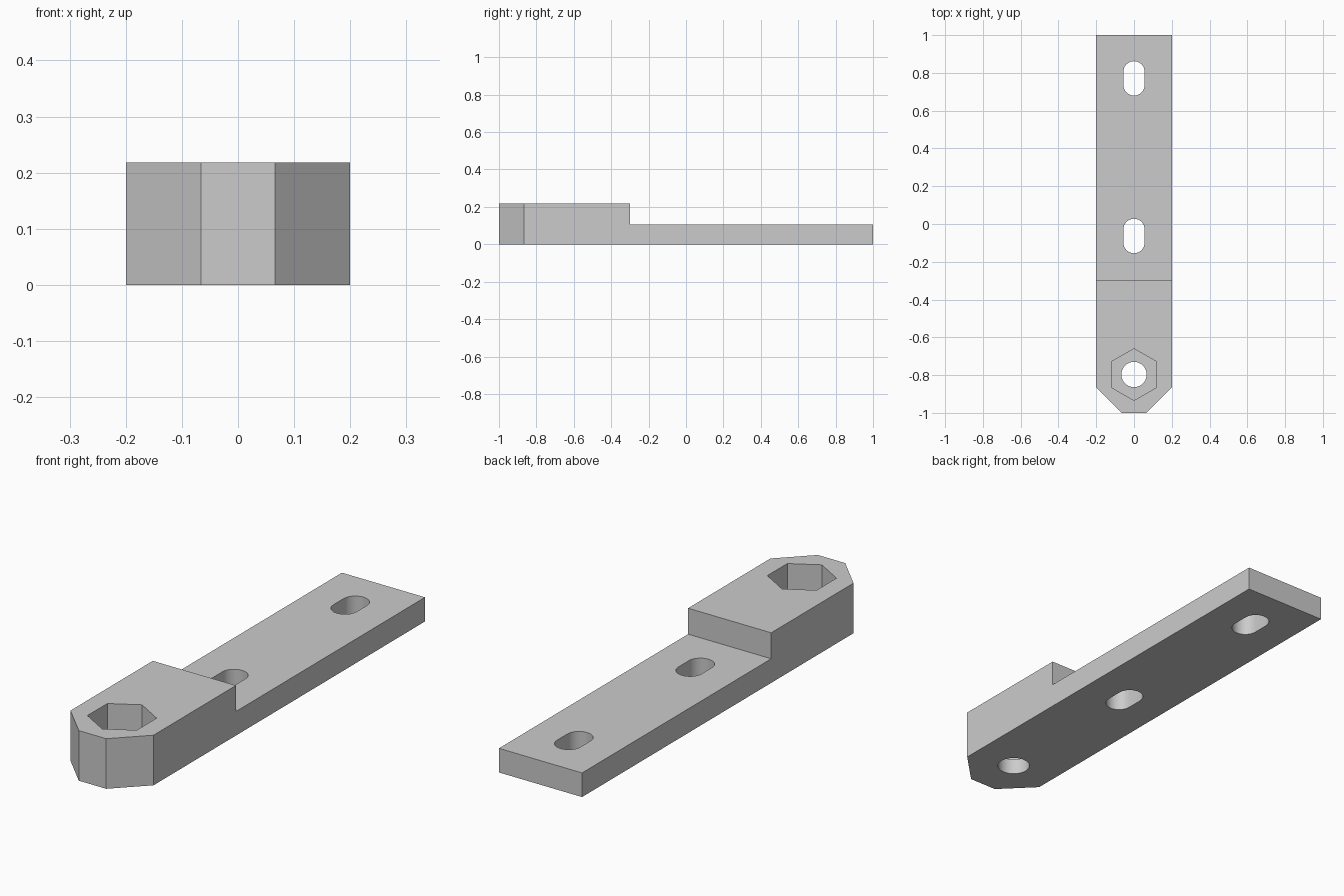
import bpy
import bmesh
from math import cos, sin, pi, radians

HEAD_TOP, PLATE_TOP = 0.218, 0.105
HALF_W, CORNER = 0.2, 0.134
PIVOT_Y, POCKET_FLOOR = -0.797, 0.07

if "Cube" in bpy.data.objects:
    bpy.data.objects.remove(bpy.data.objects["Cube"], do_unlink=True)

grey = bpy.data.materials.new("plain grey")
grey.use_nodes = True
colour = (0.6, 0.6, 0.6, 1)
grey.diffuse_color = colour
grey.node_tree.nodes["Principled BSDF"].inputs["Base Color"].default_value = colour


def prism(name, outline, bottom, top):
    """Extrude a plan outline between two heights."""
    bm = bmesh.new()
    face = bm.faces.new([bm.verts.new((x, y, bottom)) for x, y in outline])
    extruded = bmesh.ops.extrude_face_region(bm, geom=[face])
    verts = [g for g in extruded["geom"] if isinstance(g, bmesh.types.BMVert)]
    bmesh.ops.translate(bm, verts=verts, vec=(0, 0, top - bottom))
    bmesh.ops.recalc_face_normals(bm, faces=bm.faces)
    mesh = bpy.data.meshes.new(name)
    bm.to_mesh(mesh)
    bm.free()
    mesh.materials.append(grey)
    obj = bpy.data.objects.new(name, mesh)
    bpy.context.collection.objects.link(obj)
    return obj


def ring(radius, count, y, turn=0):
    return [(radius * cos(turn + 2 * pi * i / count),
             y + radius * sin(turn + 2 * pi * i / count)) for i in range(count)]


def slot(y_min, y_max, radius, steps=16):
    """Outline of a slot with two rounded ends."""
    points = []
    for start, y in ((0, y_max - radius), (pi, y_min + radius)):
        points += [(radius * cos(start + pi * i / steps),
                    y + radius * sin(start + pi * i / steps)) for i in range(steps + 1)]
    return points


# Bar with a clipped nose
inner = HALF_W - CORNER
bar = prism("bar", [(-inner, -1), (inner, -1), (HALF_W, CORNER - 1), (HALF_W, 1),
                    (-HALF_W, 1), (-HALF_W, CORNER - 1)], 0, HEAD_TOP)

# Step, adjustment slots, bolt hole and hexagonal nut pocket
cutters = [
    prism("step_cutter", [(-0.5, -0.3), (0.5, -0.3), (0.5, 1.5), (-0.5, 1.5)], PLATE_TOP, 0.5),
    prism("rear_slot_cutter", slot(0.68, 0.862, 0.056), -0.1, 0.4),
    prism("middle_slot_cutter", slot(-0.155, 0.028, 0.056), -0.1, 0.4),
    prism("bolt_hole_cutter", ring(0.067, 40, PIVOT_Y), -0.1, 0.4),
    prism("nut_pocket_cutter", ring(0.137, 6, PIVOT_Y, pi / 2), POCKET_FLOOR, 0.4),
]
bpy.ops.object.select_all(action="DESELECT")
bar.select_set(True)
bpy.context.view_layer.objects.active = bar
for cutter in cutters:
    cut = bar.modifiers.new(cutter.name, "BOOLEAN")
    cut.operation = "DIFFERENCE"
    cut.solver = "EXACT"
    cut.object = cutter
    bpy.ops.object.modifier_apply(modifier=cut.name)
for cutter in cutters:
    bpy.data.objects.remove(cutter, do_unlink=True)

bpy.ops.object.shade_smooth_by_angle(angle=radians(30))
